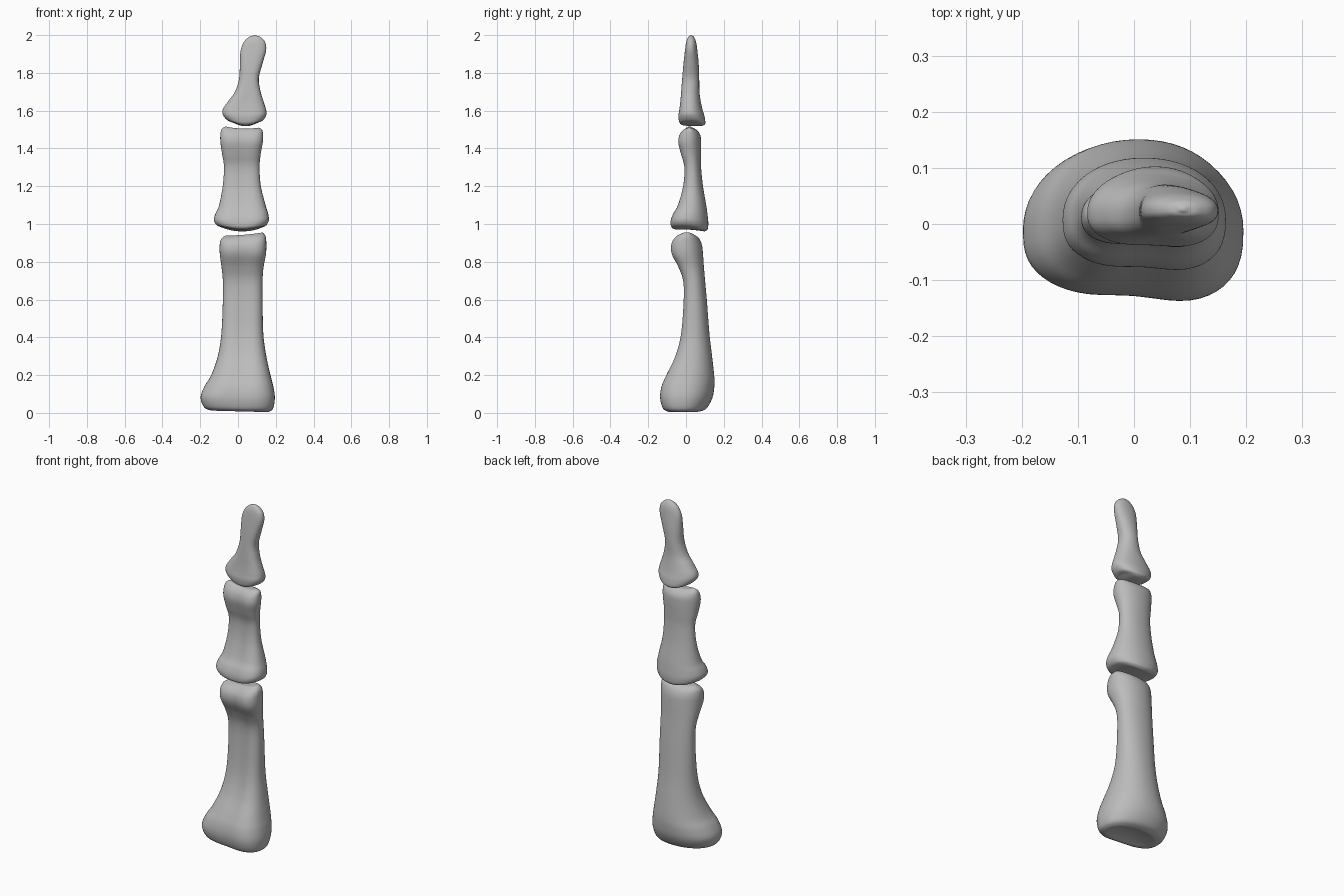
import bpy, bmesh, math

SEG = 56     # vertices around each section
SUB = 5      # interpolated rings between two key sections

bone_mat = bpy.data.materials.new("bone grey")
bone_mat.diffuse_color = (0.5, 0.5, 0.5, 1)


def catmull(a, b, c, d, t):
    return [0.5 * (2 * q + (r - p) * t + (2 * p - 5 * q + 4 * r - s) * t * t
                   + (3 * q - p - 3 * r + s) * t ** 3) for p, q, r, s in zip(a, b, c, d)]


def smooth_rows(rows):
    out = []
    for i in range(len(rows) - 1):
        a, b, c = rows[max(i - 1, 0)], rows[i], rows[i + 1]
        d = rows[min(i + 2, len(rows) - 1)]
        out += [catmull(a, b, c, d, j / SUB) for j in range(SUB)]
    return out + [list(rows[-1])]


def spow(v, e):
    return math.copysign(abs(v) ** e, v)


def bone(name, rows, low, high, skew):
    """rows: z, left, right, front, back, palmar groove.
    low / high: end shaping as (side lift, sideways tilt, front-back tilt, dish)."""
    rings = smooth_rows(rows)
    z0, z1 = rows[0][0], rows[-1][0]
    bm = bmesh.new()

    def section(row, s=1.0, dz=0.0):
        z, xl, xr, yf, yb, groove = row
        cx, hx = (xl + xr) / 2, (xr - xl) / 2
        cy, hy = yf + (yb - yf) * 0.46, (yb - yf) / 2
        verts = []
        for i in range(SEG):
            a = 2 * math.pi * i / SEG
            c, n = math.cos(a), math.sin(a)
            if n >= 0:       # rounded back
                u, y = spow(c, 0.95), (yb - cy) * n ** 0.95
            else:            # flatter, grooved front
                u, y = spow(c, 0.8), (yf - cy) * (-n) ** 0.75
                y += (groove * math.exp(-(u / 0.45) ** 2) - skew * hx * u) * -n
            u, v = u * s, y * s / max(hy, 0.02)
            zz = z + dz
            for zend, (lift, tx, ty, dish) in ((z0, low), (z1, high)):
                f = max(0.0, 1 - abs(z - zend) / 0.12) ** 1.5
                zz += f * (lift * u * u + tx * u + ty * v)
            verts.append(bm.verts.new((cx + hx * u, cy + y * s, zz)))
        return verts

    def cap(row, dish):
        return [section(row, s, dish * (1 - s * s)) for s in (0.85, 0.65, 0.42, 0.2, 0.05)]

    loops = cap(rings[0], low[3])[::-1] + [section(r) for r in rings] + cap(rings[-1], high[3])
    for p, q in zip(loops, loops[1:]):
        for i in range(SEG):
            j = (i + 1) % SEG
            bm.faces.new((p[i], p[j], q[j], q[i]))
    bm.faces.new(loops[0][::-1])
    bm.faces.new(loops[-1])
    for f in bm.faces:
        f.smooth = True
    me = bpy.data.meshes.new(name)
    bm.to_mesh(me)
    bm.free()
    me.materials.append(bone_mat)
    ob = bpy.data.objects.new(name, me)
    bpy.context.collection.objects.link(ob)


# Long bone at the bottom
bone("proximal_bone", [
    (0.008, -0.14, 0.16, -0.095, 0.075, 0.005),
    (0.025, -0.178, 0.185, -0.125, 0.11, 0.01),
    (0.08, -0.198, 0.195, -0.142, 0.14, 0.014),
    (0.14, -0.178, 0.187, -0.135, 0.15, 0.014),
    (0.20, -0.142, 0.172, -0.11, 0.149, 0.014),
    (0.30, -0.107, 0.15, -0.062, 0.138, 0.014),
    (0.42, -0.088, 0.134, -0.03, 0.124, 0.012),
    (0.60, -0.08, 0.13, -0.015, 0.11, 0.01),
    (0.70, -0.08, 0.13, -0.018, 0.101, 0.01),
    (0.77, -0.087, 0.135, -0.043, 0.095, 0.013),
    (0.84, -0.096, 0.148, -0.08, 0.09, 0.016),
    (0.89, -0.097, 0.15, -0.082, 0.084, 0.014),
    (0.925, -0.088, 0.146, -0.06, 0.068, 0.01),
    (0.943, -0.065, 0.13, -0.025, 0.04, 0.0),
], (0.0, -0.004, 0.0, 0.016), (0.004, 0.008, 0.0, 0.0), 0.08)

# Middle bone
bone("middle_bone", [
    (0.966, -0.085, 0.13, -0.055, 0.10, 0.0),
    (0.978, -0.112, 0.15, -0.08, 0.115, 0.006),
    (1.01, -0.127, 0.163, -0.086, 0.118, 0.01),
    (1.05, -0.12, 0.16, -0.074, 0.114, 0.01),
    (1.10, -0.10, 0.146, -0.047, 0.107, 0.01),
    (1.20, -0.081, 0.121, -0.018, 0.09, 0.008),
    (1.30, -0.074, 0.114, -0.011, 0.08, 0.008),
    (1.37, -0.084, 0.12, -0.03, 0.08, 0.01),
    (1.43, -0.093, 0.131, -0.045, 0.08, 0.012),
    (1.47, -0.093, 0.132, -0.038, 0.076, 0.01),
    (1.495, -0.085, 0.127, -0.018, 0.06, 0.004),
    (1.505, -0.065, 0.108, 0.0, 0.04, 0.0),
], (0.018, 0.0, -0.005, 0.004), (0.008, -0.003, 0.0, 0.0), 0.06)

# Tip bone
bone("distal_bone", [
    (1.522, -0.025, 0.105, -0.022, 0.088, 0.0),
    (1.535, -0.055, 0.132, -0.037, 0.102, 0.003),
    (1.57, -0.08, 0.15, -0.043, 0.098, 0.005),
    (1.605, -0.08, 0.148, -0.038, 0.088, 0.005),
    (1.65, -0.052, 0.135, -0.032, 0.078, 0.004),
    (1.70, -0.016, 0.12, -0.027, 0.071, 0.002),
    (1.77, 0.006, 0.11, -0.02, 0.07, 0.0),
    (1.85, 0.01, 0.13, -0.013, 0.067, 0.0),
    (1.92, 0.014, 0.149, -0.005, 0.06, 0.0),
    (1.965, 0.032, 0.143, 0.002, 0.053, 0.0),
    (1.99, 0.058, 0.118, 0.012, 0.042, 0.0),
    (1.997, 0.077, 0.098, 0.02, 0.034, 0.0),
], (0.016, 0.0, -0.002, -0.004), (0.0, 0.0, 0.0, 0.003), 0.04)
